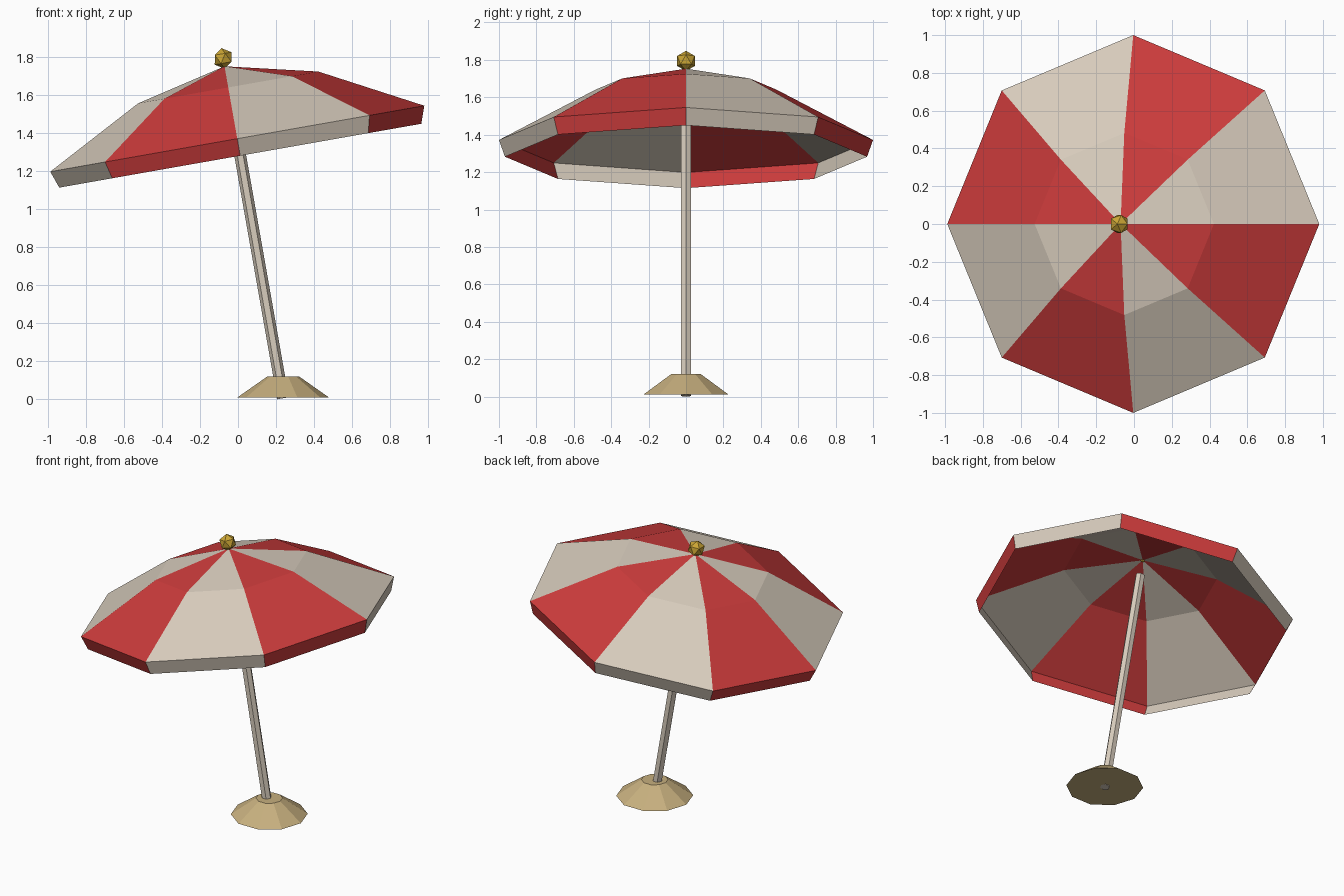
import bpy, bmesh, math
from mathutils import Matrix, Vector

if "Cube" in bpy.data.objects:
    bpy.data.objects.remove(bpy.data.objects["Cube"], do_unlink=True)


def material(name, colour):
    m = bpy.data.materials.new(name)
    m.use_nodes = True
    m.diffuse_color = (*colour, 1)
    bsdf = m.node_tree.nodes["Principled BSDF"]
    bsdf.inputs["Base Color"].default_value = (*colour, 1)
    bsdf.inputs["Roughness"].default_value = 0.8
    return m


cream = material("cream", (0.69, 0.61, 0.51))
red = material("red", (0.60, 0.044, 0.044))
gold = material("gold", (0.60, 0.38, 0.035))
sand = material("sand", (0.57, 0.43, 0.21))

FOOT = Matrix.Translation((0.238, 0, 0))
TILT = FOOT @ Matrix.Rotation(math.radians(-10), 4, 'Y')


def add_object(name, bm, mats, matrix):
    mesh = bpy.data.meshes.new(name)
    bm.to_mesh(mesh)
    bm.free()
    for m in mats:
        mesh.materials.append(m)
    obj = bpy.data.objects.new(name, mesh)
    obj.matrix_world = matrix
    bpy.context.collection.objects.link(obj)
    return obj


def ring(bm, radius, z, sides):
    return [bm.verts.new((radius * math.cos(i * math.tau / sides),
                          radius * math.sin(i * math.tau / sides), z))
            for i in range(sides)]


def frustum(name, sides, low, high, mat, matrix):
    """Capped prism between two (radius, height) pairs."""
    bm = bmesh.new()
    a, b = ring(bm, *low, sides), ring(bm, *high, sides)
    for i in range(sides):
        j = (i + 1) % sides
        bm.faces.new((a[i], a[j], b[j], b[i]))
    bm.faces.new(a[::-1])
    bm.faces.new(b)
    return add_object(name, bm, [mat], matrix)


# Weighted base and leaning pole
frustum("base", 10, (0.24, 0.01), (0.083, 0.12), sand, FOOT)
frustum("pole", 6, (0.031, 0.005), (0.031, 1.66), cream, TILT)

# Canopy: eight panels in alternating colours, with a hanging valance
SIDES = 8
bm = bmesh.new()
apex = bm.verts.new((0, 0, 1.78))
rings = [ring(bm, r, z, SIDES)
         for r, z in ((0.482, 1.667), (1.0, 1.393), (0.968, 1.302))]
for i in range(SIDES):
    j = (i + 1) % SIDES
    panel = [bm.faces.new((apex, rings[0][i], rings[0][j]))]
    for upper, lower in zip(rings, rings[1:]):
        panel.append(bm.faces.new((upper[i], lower[i], lower[j], upper[j])))
    for face in panel:
        face.material_index = i % 2
add_object("canopy", bm, [cream, red], TILT)

# Faceted finial
bm = bmesh.new()
bmesh.ops.create_icosphere(bm, subdivisions=1, radius=0.055)
add_object("finial", bm, [gold], TILT @ Matrix.Translation((0, 0, 1.822)))
